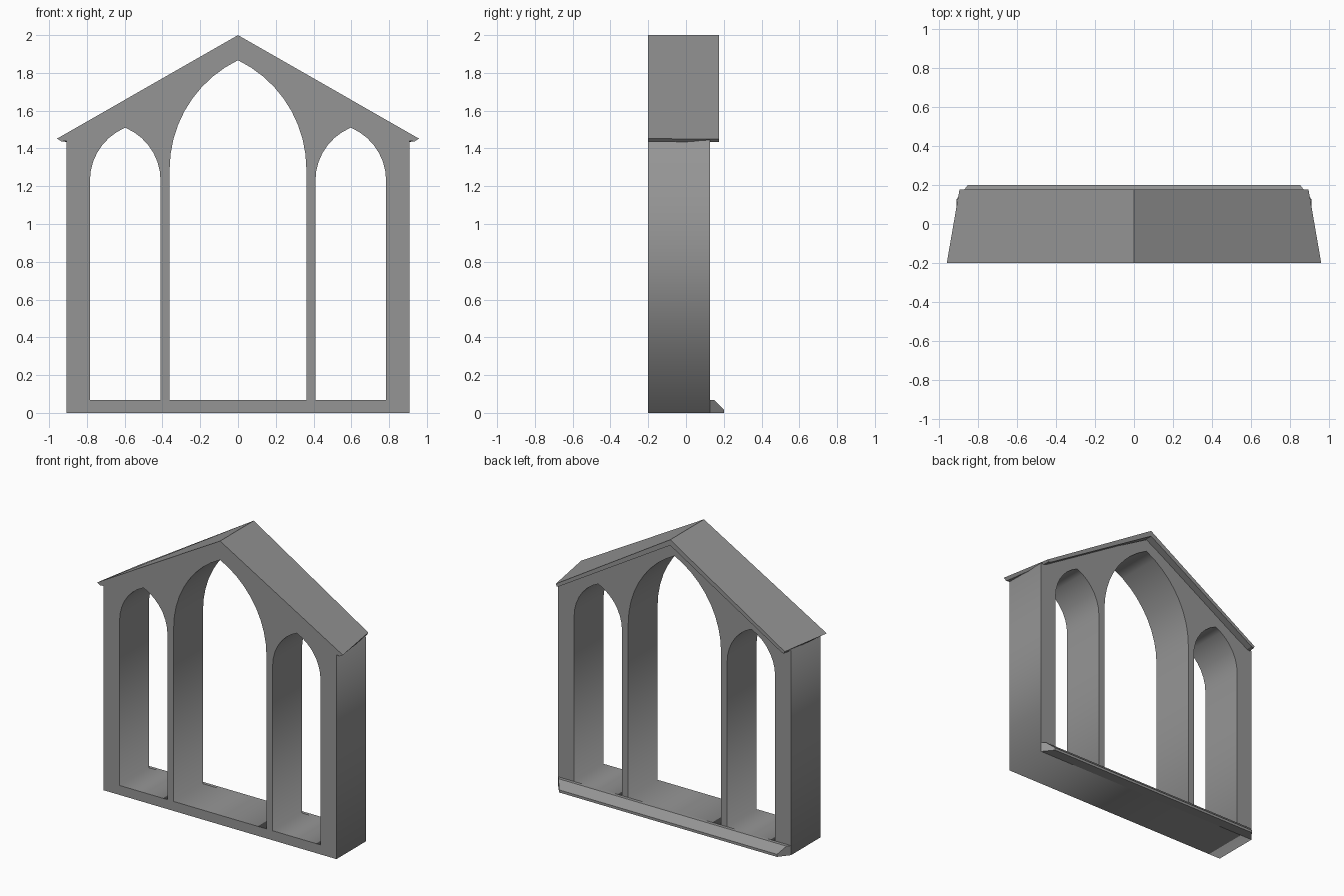
import bpy, bmesh, math

cube = bpy.data.objects.get("Cube")
if cube:
    bpy.data.objects.remove(cube, do_unlink=True)

stone = bpy.data.materials.new("grey stone")
stone.use_nodes = True
GREY = (0.3, 0.3, 0.3, 1)
stone.diffuse_color = GREY
stone.node_tree.nodes["Principled BSDF"].inputs["Base Color"].default_value = GREY

FRONT, WALL_BACK, ROOF_BACK = -0.2, 0.127, 0.176


def mirrored(half):
    """Close a right-hand outline that starts and ends on x = 0."""
    return half + [(-x, z) for x, z in reversed(half) if x > 0]


def arch(cx, half, sill, spring, apex, steps=9):
    """Pointed opening: straight jambs below two circular arcs."""
    rise = apex - spring
    radius = (rise ** 2 + half ** 2) / (2 * half)
    sweep = math.asin(rise / radius)
    side = [(half, sill)]
    for i in range(steps + 1):
        a = sweep * i / steps
        side.append((half - radius + radius * math.cos(a), spring + radius * math.sin(a)))
    side[-1] = (0, apex)
    return [(cx + x, z) for x, z in side] + [(cx - x, z) for x, z in reversed(side[:-1])]


def loft(name, rings):
    """Join matching rings of 3D points and cap both ends."""
    bm = bmesh.new()
    loops = [[bm.verts.new(p) for p in ring] for ring in rings]
    n = len(loops[0])
    for a, b in zip(loops, loops[1:]):
        for i in range(n):
            j = (i + 1) % n
            bm.faces.new((a[i], a[j], b[j], b[i]))
    bm.faces.new(loops[0])
    bm.faces.new(loops[-1])
    bmesh.ops.recalc_face_normals(bm, faces=bm.faces)
    mesh = bpy.data.meshes.new(name)
    bm.to_mesh(mesh)
    bm.free()
    mesh.materials.append(stone)
    obj = bpy.data.objects.new(name, mesh)
    bpy.context.collection.objects.link(obj)
    return obj


# Gabled wall with three pointed openings
curve = bpy.data.curves.new("arcade_wall", "CURVE")
curve.dimensions = "2D"
curve.fill_mode = "BOTH"
curve.extrude = (WALL_BACK - FRONT) / 2
gable = [(0.908, 0), (0.908, 1.44), (0, 1.955), (-0.908, 1.44), (-0.908, 0)]
outlines = [gable, arch(0, 0.362, 0.067, 1.29, 1.867)]
outlines += [arch(s * 0.597, 0.187, 0.067, 1.23, 1.51, 7) for s in (-1, 1)]
for outline in outlines:
    spline = curve.splines.new("POLY")
    spline.points.add(len(outline) - 1)
    for point, (x, z) in zip(spline.points, outline):
        point.co = (x, z, 0, 1)
    spline.use_cyclic_u = True
curve.materials.append(stone)
wall = bpy.data.objects.new("arcade_wall", curve)
wall.rotation_euler.x = math.pi / 2
wall.location.y = (FRONT + WALL_BACK) / 2
bpy.context.collection.objects.link(wall)
bpy.ops.object.select_all(action="DESELECT")
wall.select_set(True)
bpy.context.view_layer.objects.active = wall
bpy.ops.object.convert(target="MESH")

# Roof slab, with eaves that narrow towards the back
eaves_front = [(0, 2), (0.958, 1.452), (0.935, 1.437), (0.908, 1.44), (0, 1.955)]
eaves_back = [(0, 2), (0.893, 1.45), (0.885, 1.433), (0.865, 1.44), (0, 1.96)]


def chevron(half, y):
    return [(x, y, z) for x, z in mirrored(half)]


loft("roof", [chevron(eaves_front, FRONT), chevron(eaves_back, ROOF_BACK)])

# Chamfered back sill with mitred ends
sill = [(0.127, 0), (0.2, 0), (0.2, 0.018), (0.15, 0.067), (0.127, 0.067)]
loft("back_sill", [[(s * (0.908 - 0.8 * (y - WALL_BACK)), y, z) for y, z in sill]
                   for s in (-1, 1)])
